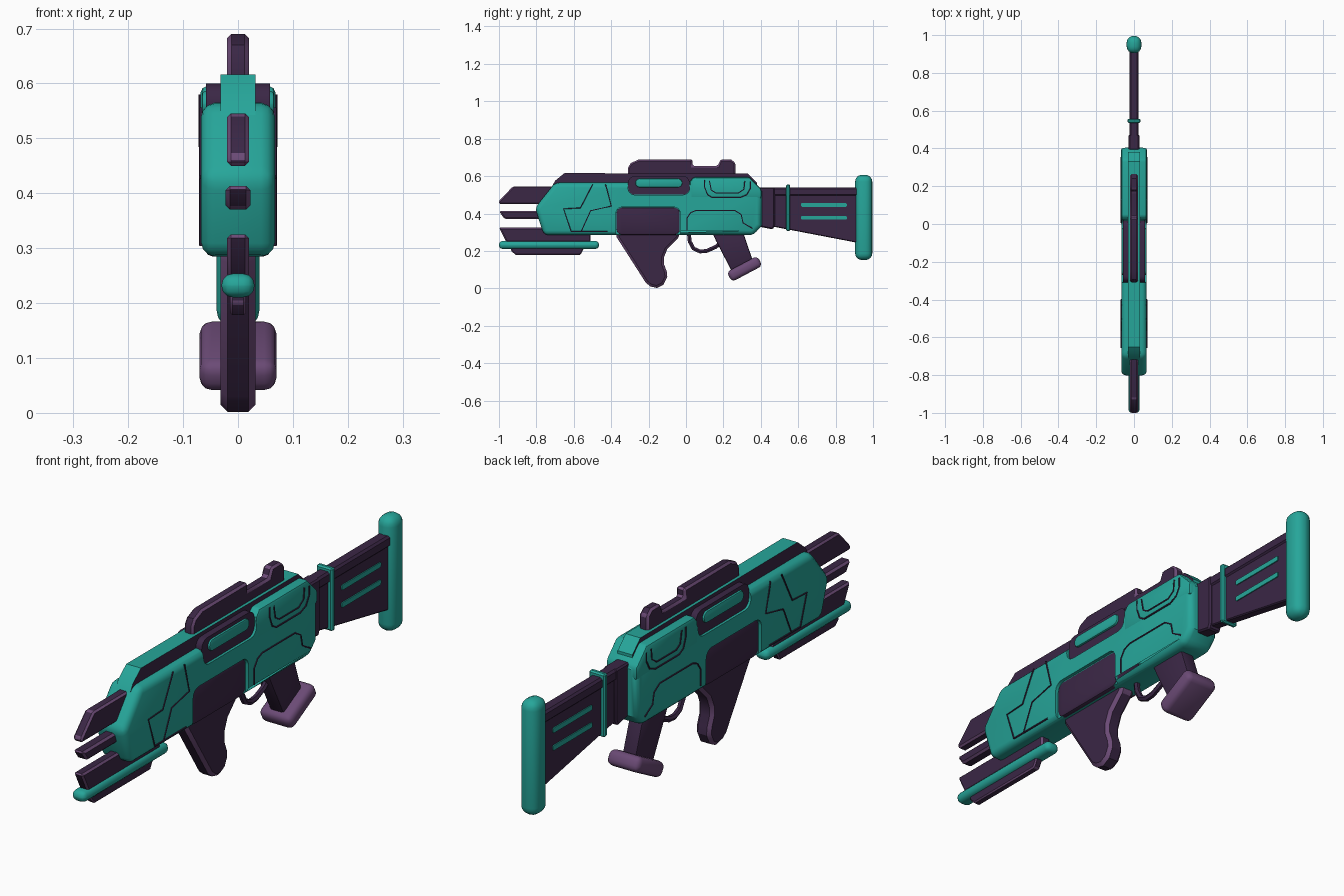
import bpy, bmesh, math

if "Cube" in bpy.data.objects:
    bpy.data.objects.remove(bpy.data.objects["Cube"])

def material(name, rgb):
    m = bpy.data.materials.new(name)
    m.diffuse_color = (*rgb, 1)
    m.use_nodes = True
    m.node_tree.nodes["Principled BSDF"].inputs["Base Color"].default_value = m.diffuse_color
    return m

TEAL = material("teal", (0.0194, 0.381, 0.323))
DARK = material("dark purple", (0.043, 0.020, 0.060))
LIGHT = material("light purple", (0.147, 0.069, 0.180))

def bevel(ob, width, segs, rim=None):
    b = ob.modifiers.new("bevel", 'BEVEL')
    b.width, b.segments = width, segs
    b.limit_method, b.angle_limit = 'ANGLE', math.radians(42)
    if rim:
        ob.data.materials.append(rim)
        b.material = 1

def add_bm(name, bm, mat):
    bmesh.ops.recalc_face_normals(bm, faces=bm.faces)
    me = bpy.data.meshes.new(name)
    bm.to_mesh(me)
    bm.free()
    ob = bpy.data.objects.new(name, me)
    bpy.context.collection.objects.link(ob)
    me.materials.append(mat)
    return ob

def slab(name, pts, half, mat, width=0, segs=1, rim=None, x=0):
    """Side profile (y, z) extruded symmetrically across x."""
    bm = bmesh.new()
    a = [bm.verts.new((x - half, *p)) for p in pts]
    b = [bm.verts.new((x + half, *p)) for p in pts]
    bm.faces.new(a)
    bm.faces.new(b[::-1])
    for i in range(len(pts)):
        j = (i + 1) % len(pts)
        bm.faces.new((a[i], b[i], b[j], a[j]))
    ob = add_bm(name, bm, mat)
    if width:
        bevel(ob, width, segs, rim)
    return ob

def box(name, centre, size, mat, width, segs=3, tilt=0):
    bm = bmesh.new()
    bmesh.ops.create_cube(bm, size=1)
    bmesh.ops.scale(bm, vec=size, verts=bm.verts)
    ob = add_bm(name, bm, mat)
    ob.location = centre
    ob.rotation_euler.x = tilt
    bevel(ob, width, segs)
    return ob

def rounded(y0, y1, z0, z1, r, n=4):
    """Rounded rectangle outline."""
    out = []
    for k, (cy, cz) in enumerate([(y1-r, z1-r), (y0+r, z1-r), (y0+r, z0+r), (y1-r, z0+r)]):
        for i in range(n + 1):
            t = math.pi / 2 * (k + i / n)
            out.append((cy + r * math.cos(t), cz + r * math.sin(t)))
    return out

def line(name, pts, x, radius, mat, cyclic=False):
    cu = bpy.data.curves.new(name, 'CURVE')
    cu.dimensions = '3D'
    cu.bevel_depth, cu.bevel_resolution = radius, 1
    s = cu.splines.new('POLY')
    s.points.add(len(pts) - 1)
    for q, p in zip(s.points, pts):
        q.co = (x, *p, 1)
    s.use_cyclic_u = cyclic
    cu.materials.append(mat)
    ob = bpy.data.objects.new(name, cu)
    bpy.context.collection.objects.link(ob)
    return ob

# main body with two recesses per side
body = slab("body", [(-0.807, .43), (-0.70, .565), (0.37, .565), (0.405, .52), (0.405, .335),
                     (0.36, .285), (-0.76, .285)], 0.067, TEAL, 0.025, 3)
panel = rounded(-0.375, -0.03, 0.20, 0.435, 0.035)
pod = rounded(-0.31, 0.02, 0.50, 0.64, 0.035)
cutters = []
for nm, outline in (("panel_cutter", panel), ("pod_cutter", pod)):
    for s in (-1, 1):
        c = slab(nm, outline, 0.05, TEAL, x=s * 0.106 if nm == "pod_cutter" else s * 0.104)
        c.hide_render = True
        cutters.append(c)
        m = body.modifiers.new("recess", 'BOOLEAN')
        m.operation, m.object, m.solver = 'DIFFERENCE', c, 'EXACT'

# rear housing and top ridge (dark sides)
slab("rear_housing", [(0.02, .48), (0.02, .57), (0.04, .595), (0.34, .595), (0.403, .53), (0.403, .48)],
     0.068, TEAL, 0.011, 2)
ridge = slab("top_ridge", [(-0.73, .52), (-0.70, .575), (-0.65, .616), (0.33, .613), (0.38, .565), (0.38, .52)],
             0.032, TEAL)
ridge.data.materials.append(DARK)
for f in ridge.data.polygons:
    f.material_index = int(abs(f.normal.x) > 0.8)

# sight rail
slab("sight_rail", [(-0.31, .60), (-0.31, .645), (-0.295, .67), (-0.25, .69), (0.035, .69), (0.035, .655),
                    (0.17, .655), (0.185, .69), (0.24, .69), (0.265, .67), (0.265, .60)],
     0.02, DARK, 0.008, 1, LIGHT)

# recess fillings and pill inserts
slab("lower_panel", rounded(-0.374, -0.031, 0.285, 0.434, 0.03), 0.059, DARK, 0.012, 2)
slab("pod_panel", rounded(-0.309, 0.019, 0.501, 0.60, 0.034), 0.058, DARK)
slab("pod_pill", rounded(-0.27, -0.02, 0.54, 0.586, 0.022), 0.066, TEAL, 0.006, 2)

# panel grooves on both sides
grooves = {
    "bolt_groove_front": ([(-0.50, .555), (-0.565, .43), (-0.655, .425), (-0.615, .305)], 0.0675),
    "bolt_groove_rear": ([(-0.43, .555), (-0.40, .44), (-0.51, .415), (-0.56, .305)], 0.0675),
    "bolt_groove_base": ([(-0.615, .305), (-0.42, .305)], 0.0675),
    "housing_groove": ([(0.10, .58), (0.10, .54), (0.115, .50), (0.14, .485), (0.29, .485), (0.325, .50),
                        (0.345, .535), (0.345, .57)], 0.0685),
    "housing_inner_groove": ([(0.125, .575), (0.135, .525), (0.16, .51), (0.28, .51), (0.31, .53),
                              (0.315, .575)], 0.0685),
    "grip_groove": ([(0.005, .31), (0.005, .375), (0.025, .405), (0.055, .417), (0.26, .417), (0.295, .395),
                     (0.305, .35), (0.355, .32)], 0.0675),
}
for nm, (pts, x) in grooves.items():
    for s in (-1, 1):
        line(nm, pts, s * x, 0.0032, DARK)

# front prongs
slab("upper_prong", [(-1.0, .45), (-1.0, .468), (-0.925, .545), (-0.68, .545), (-0.68, .45)],
     0.02, DARK, 0.007, 1, LIGHT)
slab("middle_prong", [(-1.0, .413), (-0.97, .37), (-0.72, .37), (-0.72, .413)], 0.023, DARK, 0.008, 1, LIGHT)
slab("lower_prong", [(-1.0, .325), (-0.96, .245), (-0.51, .245), (-0.51, .30), (-0.70, .325)],
     0.02, DARK, 0.007, 1, LIGHT)
box("under_rod", (0, -0.7325, 0.232), (0.06, 0.535, 0.043), TEAL, 0.02)
slab("under_rail", [(-0.935, .225), (-0.935, .20), (-0.91, .178), (-0.565, .178), (-0.54, .225)],
     0.015, DARK, 0.005, 1, LIGHT)

# foregrip
slab("foregrip", [(-0.372, .30), (-0.372, .275), (-0.215, .03), (-0.19, .01), (-0.155, .002), (-0.12, .02),
                  (-0.10, .06), (-0.103, .09), (-0.118, .13), (-0.118, .165), (-0.10, .21), (-0.035, .275),
                  (-0.035, .30)], 0.032, DARK, 0.013, 1, LIGHT)

# trigger guard, trigger, rear grip with foot
line("trigger_guard", [(0.015, .30), (0.02, .25), (0.04, .213), (0.075, .197), (0.11, .20), (0.16, .222),
                       (0.19, .25), (0.20, .28)], 0, 0.012, DARK)
slab("rear_grip", [(0.14, .30), (0.16, .255), (0.245, .09), (0.36, .14), (0.305, .30)], 0.03, DARK, 0.008, 2)
box("grip_foot", (0, 0.313, 0.104), (0.14, 0.185, 0.06), LIGHT, 0.022, 3, math.radians(28))

# stock
slab("stock_neck", [(0.39, .54), (0.39, .33), (0.465, .315), (0.475, .34), (0.475, .54)], 0.028, DARK, 0.006)
slab("stock_beam", [(0.45, .54), (0.45, .495), (0.93, .495), (0.93, .54)], 0.025, DARK, 0.008, 1)
slab("stock_panel", [(0.45, .51), (0.45, .333), (0.92, .243), (0.92, .51)], 0.019, DARK, 0.004)
slab("stock_ring", [(0.535, .555), (0.535, .308), (0.557, .304), (0.557, .555)], 0.035, TEAL, 0.006)
for z in (0.446, 0.377):
    slab("stock_slot", rounded(0.615, 0.86, z - 0.01, z + 0.01, 0.006, 2), 0.023, TEAL)
box("butt_pad", (0, 0.95, 0.379), (0.078, 0.092, 0.455), TEAL, 0.036, 4)

# apply modifiers, smooth the rounded bevels, drop the cutters
bpy.ops.object.select_all(action='SELECT')
bpy.context.view_layer.objects.active = body
bpy.ops.object.convert(target='MESH')
bpy.ops.object.shade_smooth_by_angle(angle=math.radians(32))
for c in cutters:
    bpy.data.objects.remove(c)
